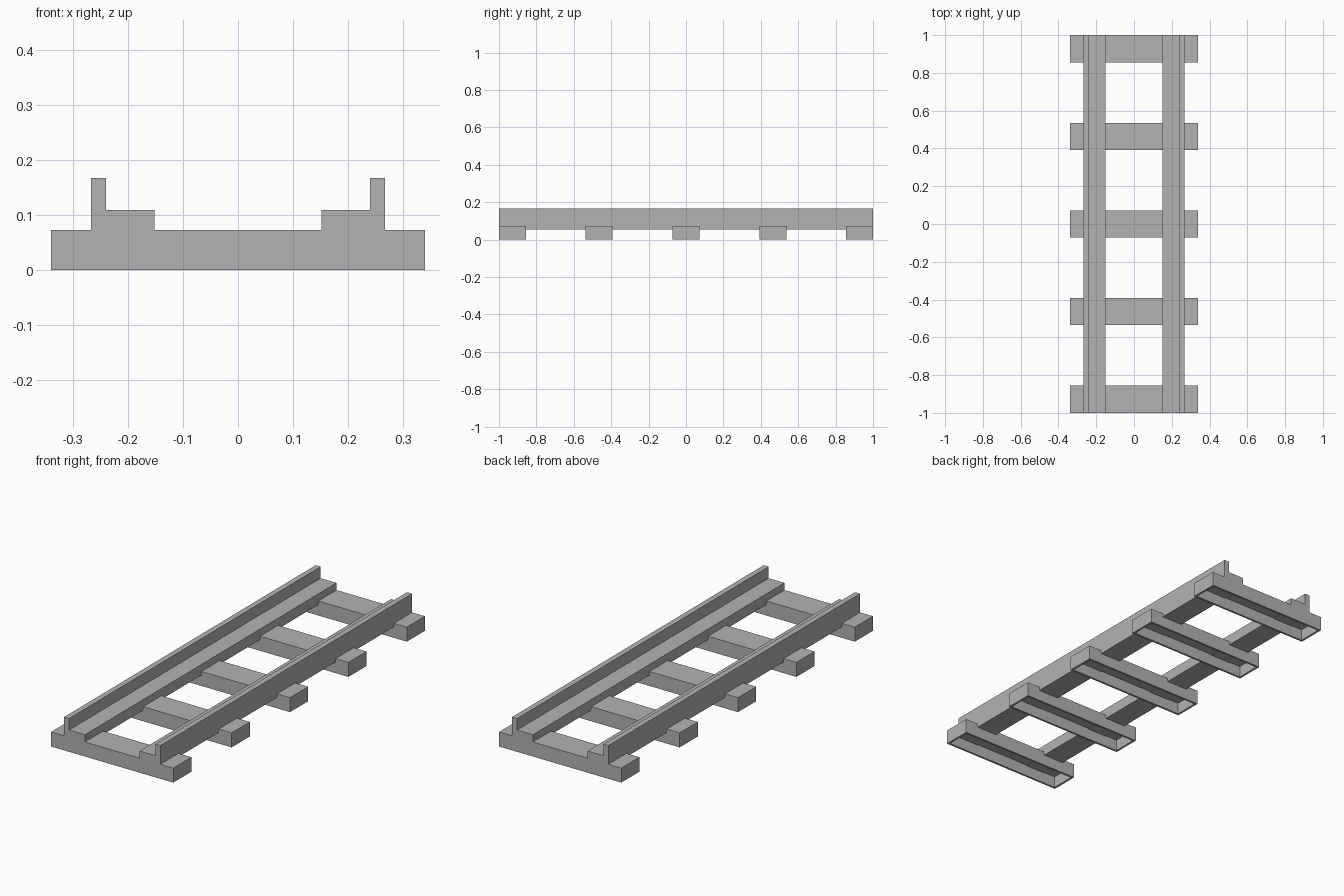
import bpy
import bmesh

cube = bpy.data.objects.get("Cube")
if cube:
    bpy.data.objects.remove(cube, do_unlink=True)

# Single plain grey
grey = bpy.data.materials.new("plain_grey")
grey.use_nodes = True
colour = (0.45, 0.45, 0.45, 1)
grey.diffuse_color = colour
grey.node_tree.nodes["Principled BSDF"].inputs["Base Color"].default_value = colour


def finish(name, bm):
    bmesh.ops.recalc_face_normals(bm, faces=bm.faces)
    mesh = bpy.data.meshes.new(name)
    bm.to_mesh(mesh)
    bm.free()
    mesh.materials.append(grey)
    obj = bpy.data.objects.new(name, mesh)
    bpy.context.collection.objects.link(obj)
    return obj


def rail(name, side):
    # Stepped profile swept along the track
    profile = [(0.152, 0.055), (0.268, 0.055), (0.268, 0.167),
               (0.24, 0.167), (0.24, 0.109), (0.152, 0.109)]
    bm = bmesh.new()
    face = bm.faces.new([bm.verts.new((side * x, -1, z)) for x, z in profile])
    swept = bmesh.ops.extrude_face_region(bm, geom=[face], use_keep_orig=True)
    verts = [v for v in swept["geom"] if isinstance(v, bmesh.types.BMVert)]
    bmesh.ops.translate(bm, verts=verts, vec=(0, 2, 0))
    finish(name, bm)


def sleeper(name, y):
    # Box with a hollow pressed into its underside
    width, depth, height, wall = 0.68, 0.144, 0.073, 0.015
    bm = bmesh.new()
    bmesh.ops.create_cube(bm, size=1)
    bmesh.ops.scale(bm, verts=bm.verts, vec=(width, depth, height))
    bmesh.ops.translate(bm, verts=bm.verts, vec=(0, y, height / 2))
    bm.normal_update()
    bottom = min(bm.faces, key=lambda f: f.calc_center_median().z)
    bmesh.ops.inset_region(bm, faces=[bottom], thickness=wall)
    hollow = bmesh.ops.extrude_face_region(bm, geom=[bottom])
    verts = [v for v in hollow["geom"] if isinstance(v, bmesh.types.BMVert)]
    bmesh.ops.translate(bm, verts=verts, vec=(0, 0, height - wall))
    if bottom.is_valid:
        bmesh.ops.delete(bm, geom=[bottom], context="FACES_ONLY")
    finish(name, bm)


rail("left_rail", 1)
rail("right_rail", -1)
for i in range(5):
    sleeper(f"sleeper_{i + 1}", (i - 2) * 0.464)
